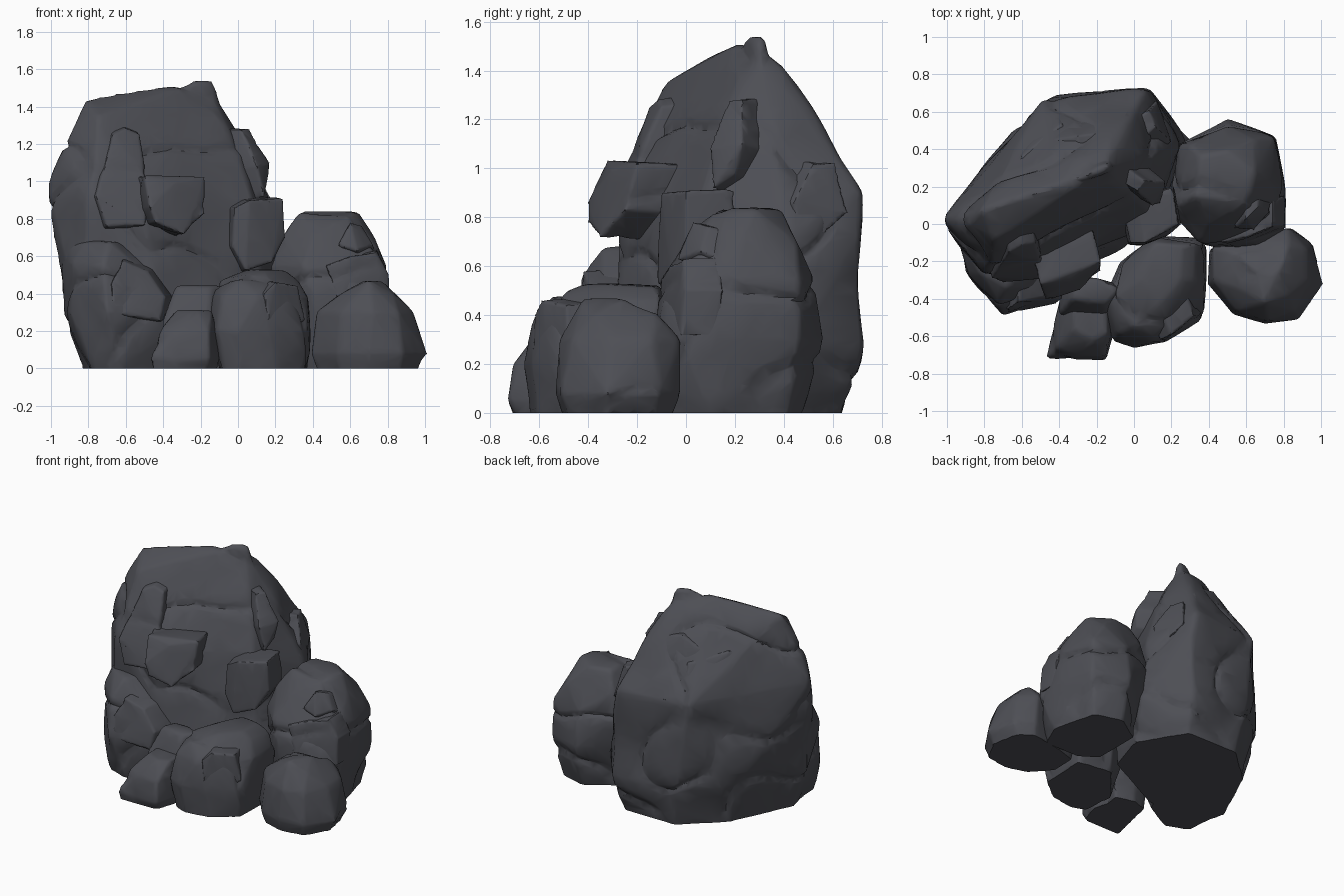
import bpy, bmesh
from mathutils import Vector, noise

mat = bpy.data.materials.new("dark_slate")
mat.diffuse_color = (0.075, 0.077, 0.09, 1)


def stone(name, pts, voxel=0.016, rough=0.017, keep=0.1, seed=0):
    """Convex block through pts, softened, weathered and reduced to facets."""
    bm = bmesh.new()
    for p in pts:
        bm.verts.new(p)
    res = bmesh.ops.convex_hull(bm, input=bm.verts[:])
    junk = {g for g in res["geom_interior"] + res["geom_unused"] if isinstance(g, bmesh.types.BMVert)}
    bmesh.ops.delete(bm, geom=list(junk), context='VERTS')
    bmesh.ops.recalc_face_normals(bm, faces=bm.faces[:])
    me = bpy.data.meshes.new(name)
    bm.to_mesh(me)
    bm.free()
    ob = bpy.data.objects.new(name, me)
    bpy.context.collection.objects.link(ob)

    def bake():
        dg = bpy.context.evaluated_depsgraph_get()
        new = bpy.data.meshes.new_from_object(ob.evaluated_get(dg))
        ob.modifiers.clear()
        ob.data = new

    m = ob.modifiers.new("remesh", 'REMESH')
    m.mode = 'VOXEL'
    m.voxel_size = voxel
    m = ob.modifiers.new("soften", 'SMOOTH')
    m.factor = 0.5
    m.iterations = 3
    bake()
    # weathering: broad dents plus a few soft valleys
    off = Vector((seed * 3.7, seed * 1.9, seed * 2.3))
    moves = []
    for v in ob.data.vertices:
        q = v.co + off
        dent = noise.noise(q * 3.0)
        valley = abs(noise.noise(Vector((q.x * 1.6, q.y * 1.6, q.z * 2.2)) + off))
        d = rough * (dent + 0.15 - 1.0 * max(0.0, 1 - valley / 0.08))
        moves.append(v.co + v.normal * d * min(1.0, max(0.0, v.co.z / 0.08)))
    for v, co in zip(ob.data.vertices, moves):
        if co.z < 0.012:
            co.z = 0
        v.co = co
    m = ob.modifiers.new("facets", 'DECIMATE')
    m.ratio = keep
    bake()
    ob.data.shade_smooth()
    ob.data.set_sharp_from_angle(angle=0.7)
    ob.data.materials.clear()
    ob.data.materials.append(mat)
    ob.name = name
    return ob


def rings(*levels):
    """Stack of (height, outline) levels as points."""
    return [(x, y, z) for z, outline in levels for x, y in outline]


def slab(name, front, depth, spread=1.15, seed=0):
    """Chip of rock: a face outline pushed back along depth, widening a little."""
    f = [Vector(p) for p in front]
    c = sum(f, Vector()) / len(f)
    back = [c + (p - c) * spread + Vector(depth) for p in f]
    return stone(name, f + back, voxel=0.01, rough=0.008, keep=0.12, seed=seed)


# Tall rock
stone("tall_rock", rings(
    (0, [(-.83, -.05), (-.78, -.28), (-.35, -.25), (.15, 0), (.25, .3), (.05, .63), (-.35, .64), (-.62, .4)]),
    (.28, [(-.92, -.05), (-.85, -.27), (-.4, -.29), (-.1, -.15), (.17, .02), (.3, .44), (.08, .72), (-.4, .69), (-.7, .43)]),
    (.72, [(.24, .42), (.09, .71)]),
    (.9, [(-.98, .02), (-.8, -.25), (-.52, -.25), (.08, .06), (.16, .38), (.05, .71), (-.48, .66), (-.73, .36)]),
    (.99, [(-1.01, .03)]),
    (1.12, [(-.93, -.04), (-.76, -.2), (-.58, -.14), (.03, .2), (.07, .36), (-.03, .58), (-.42, .5)])) +
    [(-.88, 0, 1.29), (-.75, -.09, 1.34), (-.81, .07, 1.43), (-.6, .1, 1.42), (-.15, .3, 1.55), (-.08, .31, 1.44),
     (-.13, .44, 1.35), (-.45, .38, 1.33), (-.78, .14, 1.37)], voxel=.018, rough=.02, seed=1)

# Left front shoulder of the tall rock
stone("left_shoulder", rings(
    (0, [(-.8, -.1), (-.78, -.36), (-.62, -.42), (-.4, -.3), (-.35, -.1)]),
    (.19, [(-.88, -.1), (-.84, -.34), (-.66, -.46), (-.4, -.36), (-.2, -.22)]),
    (.3, [(-.93, -.06), (-.9, -.26), (-.7, -.5), (-.46, -.41), (-.3, -.25)]),
    (.56, [(-.94, -.05), (-.88, -.27), (-.72, -.42), (-.54, -.34), (-.45, -.2)]),
    (.67, [(-.9, -.1), (-.82, -.25), (-.68, -.34), (-.6, -.2)])), seed=2)
slab("shoulder_face", [(-.67, -.48, .29), (-.42, -.42, .26), (-.39, -.4, .38), (-.48, -.39, .52), (-.62, -.42, .58),
                       (-.68, -.46, .45)], (.02, .16, 0), seed=3)

# Chips on the front and right of the tall rock
slab("tall_chip", [(-.67, -.15, 1.25), (-.6, -.11, 1.28), (-.53, -.1, 1.25), (-.51, -.2, 1.05), (-.47, -.25, .9),
                   (-.5, -.29, .77), (-.7, -.31, .76), (-.76, -.29, .92), (-.67, -.23, 1.02)], (-.03, .17, 0), seed=4)
slab("square_chip", [(-.5, -.32, 1.03), (-.34, -.3, .99), (-.18, -.2, 1.02), (-.18, -.25, .83), (-.29, -.35, .72),
                     (-.44, -.4, .78), (-.47, -.4, .86)], (-.05, .18, -.01), 1.02, seed=5)
slab("side_block", [(-.02, -.1, .86), (.06, -.1, .9), (.24, .0, .91), (.25, .0, .7), (.18, -.06, .57), (.04, -.12, .52),
                    (-.03, -.11, .65)], (-.04, .2, 0), 1.03, seed=6)
slab("edge_chip", [(.02, .17, 1.28), (.06, .23, 1.28), (.17, .23, 1.1), (.15, .2, .98), (.14, .11, .92),
                   (.1, .1, 1.08)], (-.12, .08, -.02), seed=7)

# Shelves on the back of the tall rock
slab("back_right_shelf", [(.2, .48, .66), (.2, .44, .86), (.12, .52, 1.02), (.08, .61, 1.02), (.12, .66, .82)],
     (-.15, -.12, 0), seed=8)
slab("back_left_shelf", [(-.87, .15, .94), (-.64, .45, .9), (-.42, .61, .98), (-.39, .53, 1.14), (-.6, .36, 1.22),
                         (-.83, .12, 1.16)], (.14, -.16, 0), 1.05, seed=9)
slab("back_top_shelf", [(-.42, .55, 1.02), (-.12, .59, 1.08), (-.08, .5, 1.26), (-.3, .47, 1.3), (-.48, .44, 1.2)],
     (.02, -.18, -.02), 1.05, seed=10)

# Right rock with its broken front
stone("right_rock", rings(
    (0, [(.3, 0), (.42, -.08), (.7, -.08), (.78, .1), (.7, .42), (.5, .48), (.3, .35)]),
    (.3, [(.25, .02), (.42, -.12), (.68, -.13), (.83, -.02), (.81, .2), (.75, .46), (.5, .56), (.27, .42)]),
    (.55, [(.17, .08), (.35, -.09), (.6, -.07), (.79, .03), (.79, .2), (.74, .46), (.5, .52), (.25, .42)]),
    (.7, [(.24, .1), (.4, 0), (.64, .04), (.73, .22), (.64, .45), (.3, .42)]),
    (.83, [(.33, .15), (.6, .11), (.64, .28), (.5, .39), (.36, .36)])), rough=.02, seed=11)
slab("right_rock_face", [(.47, -.1, .55), (.6, -.07, .6), (.74, -.02, .63), (.8, 0, .5), (.81, -.02, .32),
                         (.55, -.13, .32)], (0, .15, 0), 1.0, seed=12)
slab("right_rock_knob", [(.54, -.02, .66), (.6, .03, .78), (.66, .09, .76), (.72, .06, .66), (.64, -.03, .63)],
     (0, .14, -.05), seed=13)

# Low right boulder
stone("right_boulder", rings(
    (0, [(.43, -.14), (.42, -.32), (.54, -.46), (.7, -.51), (.87, -.48), (.96, -.32), (.92, -.12), (.82, -.05), (.55, -.1)]),
    (.08, [(.41, -.14), (.4, -.32), (.53, -.48), (.7, -.53), (.88, -.51), (1.01, -.32), (.96, -.11), (.84, -.02)]),
    (.3, [(.43, -.12), (.43, -.3), (.55, -.46), (.72, -.52), (.86, -.47), (.93, -.3), (.92, -.14), (.82, -.03)]),
    (.4, [(.55, -.16), (.56, -.34), (.7, -.46), (.83, -.38), (.82, -.12)]),
    (.47, [(.66, -.26), (.7, -.42), (.77, -.25)])), rough=.01, seed=14)

# Middle front boulder
stone("middle_boulder", rings(
    (0, [(-.1, -.36), (-.08, -.6), (.02, -.64), (.2, -.61), (.36, -.48), (.37, -.14), (.12, -.1)]),
    (.2, [(-.17, -.4), (-.11, -.62), (0, -.66), (.17, -.63), (.36, -.5), (.39, -.12), (.33, -.06), (.12, -.06), (-.08, -.21)]),
    (.38, [(-.14, -.4), (-.08, -.58), (.1, -.62), (.26, -.54), (.37, -.36), (.38, -.1), (.1, -.07), (-.06, -.21)]),
    (.47, [(-.1, -.38), (0, -.54), (.16, -.52), (.32, -.3), (.33, -.1)]),
    (.52, [(.05, -.3), (.14, -.42), (.25, -.3), (.26, -.12), (.12, -.1)])), rough=.015, seed=15)
slab("middle_boulder_face", [(.14, -.62, .4), (.2, -.59, .46), (.32, -.49, .44), (.36, -.48, .26), (.27, -.56, .17),
                             (.16, -.63, .26)], (-.05, .14, 0), 1.05, seed=16)

# Small left boulder and the stone behind it
stone("small_boulder", rings(
    (0, [(-.46, -.71), (-.16, -.7), (-.11, -.55), (-.16, -.36), (-.38, -.38)]),
    (.05, [(-.47, -.72), (-.15, -.73), (-.1, -.55), (-.14, -.36), (-.38, -.34)]),
    (.2, [(-.41, -.66), (-.3, -.7), (-.15, -.71), (-.11, -.55), (-.15, -.35), (-.38, -.36)]),
    (.31, [(-.32, -.56), (-.22, -.62), (-.14, -.58), (-.15, -.4), (-.33, -.4)])), rough=.01, seed=17)
stone("wedge_stone", rings(
    (0, [(-.4, -.5), (-.15, -.5), (-.12, -.34), (-.26, -.3), (-.38, -.34)]),
    (.25, [(-.4, -.48), (-.15, -.5), (-.08, -.32), (-.27, -.28), (-.39, -.33)]),
    (.44, [(-.33, -.4), (-.15, -.43), (-.08, -.35), (-.2, -.29), (-.3, -.3)])), rough=.01, seed=18)
